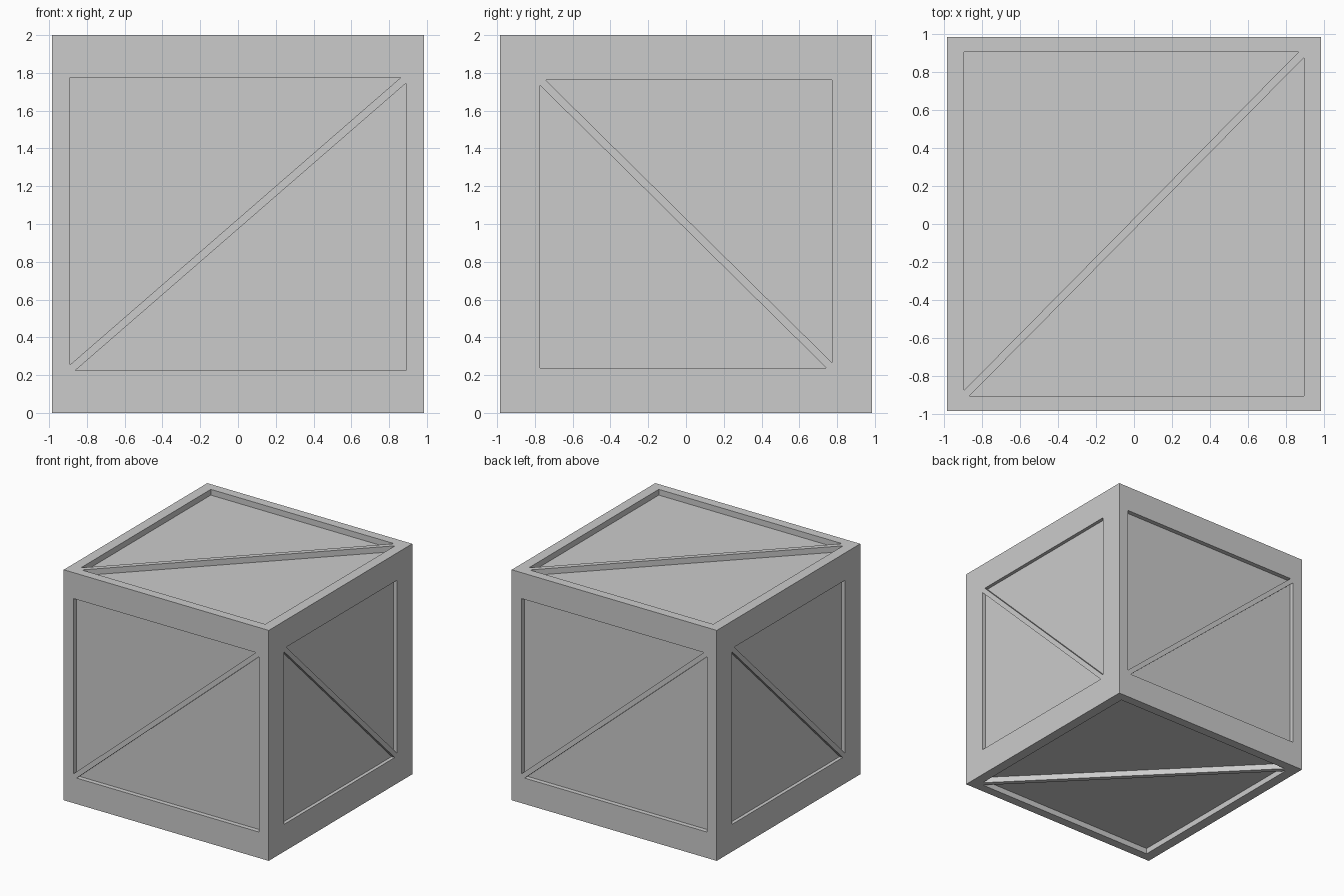
import bpy, bmesh
from math import pi
from mathutils import Matrix

if "Cube" in bpy.data.objects:
    bpy.data.objects.remove(bpy.data.objects["Cube"])

H = 0.984   # half width and half depth of the crate


def prism(name, pts, depth, mat):
    """Extrude a flat outline backwards from the face plane (local z = 0)."""
    bm = bmesh.new()
    face = bm.faces.new([bm.verts.new((u, v, 0)) for u, v in pts])
    ext = bmesh.ops.extrude_face_region(bm, geom=[face])
    for e in ext["geom"]:
        if isinstance(e, bmesh.types.BMVert):
            e.co.z -= depth
    bm.transform(mat)
    bmesh.ops.recalc_face_normals(bm, faces=bm.faces)
    me = bpy.data.meshes.new(name)
    bm.to_mesh(me)
    bm.free()
    ob = bpy.data.objects.new(name, me)
    bpy.context.collection.objects.link(ob)


def framed_side(name, w, h, a, b, depth, mat, flip=False):
    """Four rails around an opening of a x b (half sizes), a sunk panel and a diagonal brace."""
    def rect(x0, x1, y0, y1):
        return [(x0, y0), (x1, y0), (x1, y1), (x0, y1)]
    prism(name + "_bottom_rail", rect(-w, w, -h, -b), depth, mat)
    prism(name + "_top_rail", rect(-w, w, b, h), depth, mat)
    prism(name + "_left_stile", rect(-w, -a, -b, b), depth, mat)
    prism(name + "_right_stile", rect(a, w, -b, b), depth, mat)
    c, s = 0.029, -1 if flip else 1
    brace = [(-a, -b), (-a + c, -b), (a, b - c), (a, b), (a - c, b), (-a, -b + c)]
    prism(name + "_brace", [(s * u, v) for u, v in brace], depth, mat)
    inner = Matrix.Translation(mat.to_3x3() @ Matrix.Identity(3).col[2] * -depth) @ mat
    prism(name + "_panel", rect(-w + 0.06, w - 0.06, -h + 0.06, h - 0.06), 0.02, inner)


lift = Matrix.Translation((0, 0, 1))
upright = Matrix.Rotation(pi / 2, 4, 'X')

# Four walls, turned around the vertical axis
for i, name in enumerate(("front", "right", "back", "left")):
    turn = lift @ Matrix.Rotation(i * pi / 2, 4, 'Z') @ upright @ Matrix.Translation((0, 0, H))
    if i % 2 == 0:
        framed_side(name, H, 1, 0.89, 0.775, 0.04, turn)
    else:
        framed_side(name, H, 1, 0.773, 0.763, 0.03, turn, flip=True)

# Lid and base
for name, angle in (("lid", 0), ("base", pi)):
    turn = lift @ Matrix.Rotation(angle, 4, 'Y') @ Matrix.Translation((0, 0, 1))
    framed_side(name, H, H, 0.895, 0.905, 0.05, turn)
